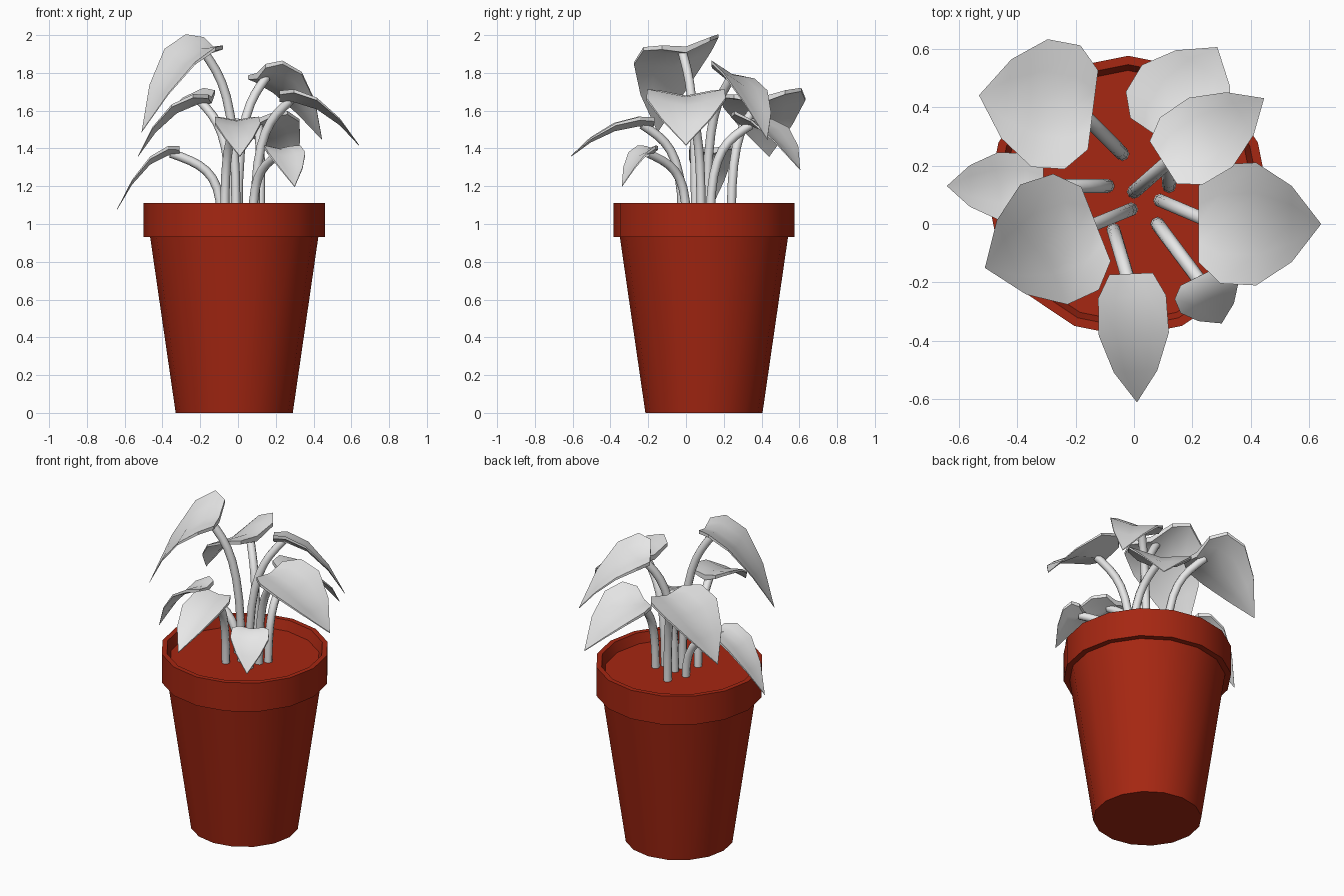
import bpy, bmesh, math
from mathutils import Vector, Matrix

if "Cube" in bpy.data.objects:
    bpy.data.objects.remove(bpy.data.objects["Cube"])


def material(name, rgb):
    mat = bpy.data.materials.new(name)
    mat.use_nodes = True
    mat.diffuse_color = (*rgb, 1)
    mat.node_tree.nodes["Principled BSDF"].inputs["Base Color"].default_value = (*rgb, 1)
    return mat


terracotta = material("terracotta red", (0.38, 0.02, 0.006))
pale = material("pale grey", (0.8, 0.8, 0.8))


def finish(name, bm, mat, angle=35):
    bmesh.ops.recalc_face_normals(bm, faces=bm.faces)
    mesh = bpy.data.meshes.new(name)
    bm.to_mesh(mesh)
    bm.free()
    mesh.materials.append(mat)
    obj = bpy.data.objects.new(name, mesh)
    bpy.context.collection.objects.link(obj)
    bpy.ops.object.select_all(action="DESELECT")
    obj.select_set(True)
    bpy.context.view_layer.objects.active = obj
    bpy.ops.object.shade_smooth_by_angle(angle=math.radians(angle))
    return obj


# Pot with rim and soil, turned from one profile
def pot():
    profile = [(0, 0), (0.31, 0), (0.445, 0.93), (0.48, 0.93), (0.48, 1.11),
               (0.45, 1.11), (0.43, 1.05), (0, 1.05)]
    bm = bmesh.new()
    verts = [bm.verts.new((r, 0, z)) for r, z in profile]
    edges = [bm.edges.new(pair) for pair in zip(verts, verts[1:])]
    bmesh.ops.spin(bm, geom=verts + edges, cent=(0, 0, 0), axis=(0, 0, 1),
                   angle=math.tau, steps=16)
    bmesh.ops.remove_doubles(bm, verts=bm.verts, dist=0.0005)
    bmesh.ops.translate(bm, verts=bm.verts, vec=(-0.02, 0.095, 0))
    finish("pot", bm, terracotta)


# Heart-shaped leaf: a folded, drooping sheet that thins towards its tip
ROWS = [(0, 0.62), (0.18, 0.97), (0.47, 1), (0.76, 0.62), (1, 0)]


def leaf(name, base, tip, width, roll):
    base, tip = Vector(base), Vector(tip)
    run = (tip - base) * Vector((1, 1, 0))
    side = Vector((-run.y, run.x, 0)).normalized()
    bm = bmesh.new()

    def sheet(under):
        rows = []
        for t, w in ROWS:
            row = []
            for s in (-1, -0.5, 0, 0.5, 1):
                p = base + run * t + side * (s * w * width)
                p.z += (tip.z - base.z) * t ** 2.1
                p.z += width * w * (0.2 * abs(s) + roll * s)
                if under:
                    p.z -= 0.028 * (1 - t) * (1 - 0.4 * abs(s)) + 0.005
                row.append(bm.verts.new(p))
            rows.append(row)
        for a, b in zip(rows, rows[1:]):
            for i in range(4):
                bm.faces.new((a[i], a[i + 1], b[i + 1], b[i]))
        return rows

    top, low = sheet(False), sheet(True)
    # Close the rim between the upper and lower sheets
    loops = []
    for g in (top, low):
        loops.append(g[0] + [r[-1] for r in g[1:]] + g[-1][-2::-1]
                     + [r[0] for r in g[-2:0:-1]])
    n = len(loops[0])
    for i in range(n):
        j = (i + 1) % n
        bm.faces.new((loops[0][i], loops[0][j], loops[1][j], loops[1][i]))
    bmesh.ops.remove_doubles(bm, verts=bm.verts, dist=0.0005)
    finish(name, bm, pale, 25)


# Stem: eight-sided tube bent from the soil up to the underside of its leaf
def stem(name, foot, base, tip, radius):
    base, tip = Vector(base), Vector(tip)
    end = base.lerp(tip, 0.14)
    end.z = base.z - 0.025
    start = Vector((*foot, 1.04))
    rise = end.z - start.z
    h1 = start + Vector((0, 0, rise * 0.75))
    h2 = end - (end - start) * Vector((0.55, 0.55, 0)) - Vector((0, 0, rise * 0.16))
    steps = 8
    path = []
    for k in range(steps + 1):
        t = k / steps
        u = 1 - t
        path.append(start * u**3 + h1 * (3 * u * u * t) + h2 * (3 * u * t * t) + end * t**3)
    bm = bmesh.new()
    rings = []
    for k, p in enumerate(path):
        d = path[min(k + 1, steps)] - path[max(k - 1, 0)]
        rot = Vector((0, 0, 1)).rotation_difference(d).to_matrix()
        ring = [bm.verts.new(p + rot @ Vector((math.cos(a) * radius, math.sin(a) * radius, 0)))
                for a in (math.tau * i / 8 for i in range(8))]
        rings.append(ring)
    for a, b in zip(rings, rings[1:]):
        for i in range(8):
            j = (i + 1) % 8
            bm.faces.new((a[i], a[j], b[j], b[i]))
    bm.faces.new(rings[0])
    bm.faces.new(rings[-1])
    finish(name, bm, pale, 50)


pot()

# Name, stem foot, leaf base, leaf tip, half width, sideways tilt
PLANT = [
    ("back_left", (-0.04, 0.24), (-0.14, 0.39, 1.67), (-0.53, 0.44, 1.36), 0.22, -0.08),
    ("tall_left", (-0.01, 0.05), (-0.13, 0.0, 1.94), (-0.51, -0.15, 1.49), 0.22, -0.16),
    ("low_left", (-0.09, 0.13), (-0.31, 0.13, 1.40), (-0.64, 0.13, 1.08), 0.115, 0),
    ("front", (-0.07, -0.02), (-0.01, -0.17, 1.55), (0.01, -0.61, 1.36), 0.12, 0),
    ("low_front", (0.08, 0.0), (0.22, -0.18, 1.40), (0.30, -0.34, 1.20), 0.11, 0),
    ("right", (0.09, 0.08), (0.22, 0.0, 1.68), (0.64, 0.0, 1.42), 0.21, 0),
    ("tall_right", (0.0, 0.11), (0.10, 0.21, 1.80), (0.445, 0.43, 1.45), 0.14, -0.35),
    ("back_right", (0.12, 0.13), (0.08, 0.30, 1.55), (0.285, 0.605, 1.29), 0.18, -0.12),
]
for name, foot, base, tip, width, roll in PLANT:
    leaf(name + "_leaf", base, tip, width, roll)
    stem(name + "_stem", foot, base, tip, 0.024)
